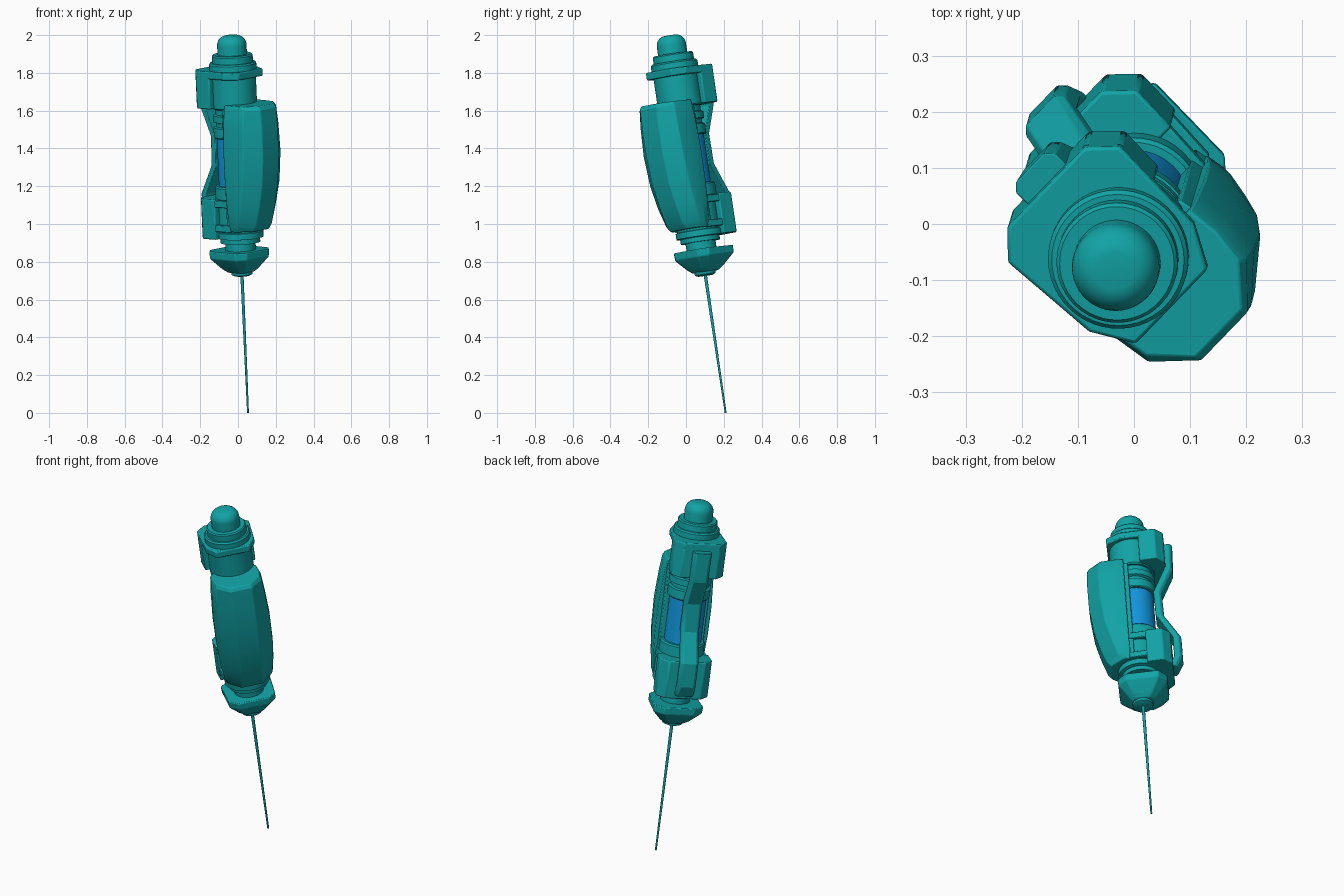
import bpy, bmesh, math
from mathutils import Matrix, Vector

cube = bpy.data.objects.get("Cube")
if cube:
    bpy.data.objects.remove(cube, do_unlink=True)


def material(name, color):
    mat = bpy.data.materials.new(name)
    mat.use_nodes = True
    mat.diffuse_color = color
    mat.node_tree.nodes["Principled BSDF"].inputs["Base Color"].default_value = color
    return mat


teal = material("teal casing", (0.006, 0.37, 0.38, 1))
blue = material("blue vial", (0.006, 0.30, 0.72, 1))

# Tilted frame: local x points at the grip, local z runs up from the needle tip
tip = Vector((0.053, 0.21, 0))
axis = Vector((-0.044, -0.1475, 1)).normalized()
grip_dir = Vector((math.cos(math.radians(-44)), math.sin(math.radians(-44)), 0))
grip_dir = (grip_dir - axis * grip_dir.dot(axis)).normalized()
side_dir = axis.cross(grip_dir)
frame = Matrix((grip_dir, side_dir, axis)).transposed().to_4x4()
frame.translation = tip


def finish(name, bm, mat, bevel=0.0, angle=30):
    bmesh.ops.recalc_face_normals(bm, faces=bm.faces)
    mesh = bpy.data.meshes.new(name)
    bm.to_mesh(mesh)
    bm.free()
    mesh.materials.append(mat)
    obj = bpy.data.objects.new(name, mesh)
    bpy.context.collection.objects.link(obj)
    obj.matrix_world = frame
    if bevel:
        mod = obj.modifiers.new("Soft edges", "BEVEL")
        mod.width = bevel
        mod.segments = 2
        mod.limit_method = "ANGLE"
    bpy.ops.object.select_all(action="DESELECT")
    obj.select_set(True)
    bpy.context.view_layer.objects.active = obj
    bpy.ops.object.shade_smooth_by_angle(angle=math.radians(angle))
    return obj


def loft(name, sections, mat=teal, bevel=0.005, angle=20):
    """Skin a list of matching point rings and cap both ends."""
    bm = bmesh.new()
    rings = [[bm.verts.new(p) for p in ring] for ring in sections]
    count = len(rings[0])
    for low, high in zip(rings, rings[1:]):
        for i in range(count):
            j = (i + 1) % count
            bm.faces.new((low[i], low[j], high[j], high[i]))
    bm.faces.new(rings[0])
    bm.faces.new(rings[-1])
    return finish(name, bm, mat, bevel, angle)


def turned(name, profile, mat=teal, steps=48):
    """Revolve (radius, height) points about the long axis."""
    rings = []
    for r, z in profile:
        rings.append([(r * math.cos(math.tau * i / steps),
                       r * math.sin(math.tau * i / steps), z) for i in range(steps)])
    return loft(name, rings, mat, 0, 30)


def mirrored(half):
    """Close a half outline across the grip plane."""
    return half + [(x, -y) for x, y in reversed(half)]


def prism(name, outline, low, high, bevel=0.006):
    return loft(name, [[(x, y, z) for x, y in outline] for z in (low, high)], bevel=bevel)


# Needle
turned("needle", [(0.005, 0), (0.009, 0.76)], steps=12)

# Faceted nose and the spout under it
nose = mirrored([(-0.145, 0.085), (-0.1, 0.138), (0.08, 0.13), (0.125, 0.085)])
nose_rows = ((0.755, 0.42), (0.775, 0.60), (0.835, 0.98), (0.875, 1.0))
loft("nose", [[(x * s, y * s, z) for x, y in nose] for z, s in nose_rows])
turned("nose_spout", [(0.04, 0.735), (0.055, 0.742), (0.06, 0.78)])

# Neck and stepped collar above the nose
turned("neck", [(0.08, 0.86), (0.08, 0.915), (0.105, 0.915), (0.105, 0.94),
                (0.124, 0.943), (0.124, 0.975), (0.11, 0.98), (0.11, 1.0)])

# Main barrel: lower sleeve, vial window, upper rings and head
turned("lower_sleeve", [(0.115, 0.97), (0.115, 1.15), (0.122, 1.155),
                        (0.122, 1.215), (0.115, 1.223)])
turned("vial", [(0.101, 1.2), (0.101, 1.5)], blue)
turned("upper_rings", [(0.112, 1.48), (0.116, 1.485), (0.116, 1.535), (0.102, 1.54),
                       (0.102, 1.56), (0.116, 1.565), (0.116, 1.6), (0.104, 1.605),
                       (0.104, 1.65)])
turned("head_sleeve", [(0.114, 1.635), (0.12, 1.642), (0.12, 1.815)])

# Angular head plate, rings and rounded push button
plate = mirrored([(-0.18, 0.1), (-0.135, 0.145), (0.055, 0.135), (0.13, 0.093)])
prism("head_plate", plate, 1.802, 1.842)
turned("head_rings", [(0.125, 1.83), (0.125, 1.872), (0.118, 1.88),
                      (0.108, 1.88), (0.108, 1.915), (0.102, 1.922)])
dome = [(0.078, 1.9), (0.078, 1.97)]
for i in range(1, 8):
    a = math.radians(i * 12)
    dome.append((0.028 + 0.05 * math.cos(a), 1.97 + 0.052 * math.sin(a)))
turned("push_button", dome)

# Back brackets, each with short clasps reaching round the barrel
bracket = mirrored([(-0.18, 0.1), (-0.135, 0.145), (-0.045, 0.14)])
clasp = mirrored([(-0.08, 0.14), (0.05, 0.13)])
for name, low, high in (("lower", 0.942, 1.157), ("upper", 1.64, 1.84)):
    prism(name + "_bracket", bracket, low, high)
for name, low, high in (("bottom", 0.985, 1.02), ("middle", 1.115, 1.152)):
    prism(name + "_clasp", clasp, low, high, 0.004)

# Bent strap joining the brackets
strap_path = [(-0.205, 0.965), (-0.235, 1.03), (-0.235, 1.165), (-0.152, 1.32),
              (-0.148, 1.48), (-0.215, 1.63), (-0.222, 1.8)]
strap = []
for x, z in strap_path:
    strap.append([(x, -0.036, z), (x, 0.036, z), (x + 0.014, 0.05, z),
                  (x + 0.045, 0.05, z), (x + 0.045, -0.05, z), (x + 0.014, -0.05, z)])
loft("back_strap", strap, bevel=0.003)

# Large curved grip shell: height, reach and half width at each row
grip_rows = ((0.988, 0.155, 0.122), (1.02, 0.178, 0.134), (1.12, 0.208, 0.147),
             (1.24, 0.235, 0.154), (1.4, 0.251, 0.155), (1.55, 0.252, 0.146),
             (1.645, 0.248, 0.137), (1.666, 0.236, 0.128))
grip = []
for z, reach, half in grip_rows:
    outline = mirrored([(reach, 0.06), (reach - 0.066, half * 0.93),
                        (0.1 * reach / 0.25 + 0.01, half), (0.045, half * 0.96)])
    grip.append([(x, y, z) for x, y in outline])
loft("grip_shell", grip, bevel=0.004)

# Slim rails along the inner edges of the grip
rail = mirrored([(0.022, 0.122), (0.07, 0.13)])
prism("grip_rails", rail, 1.01, 1.64, 0.004)
